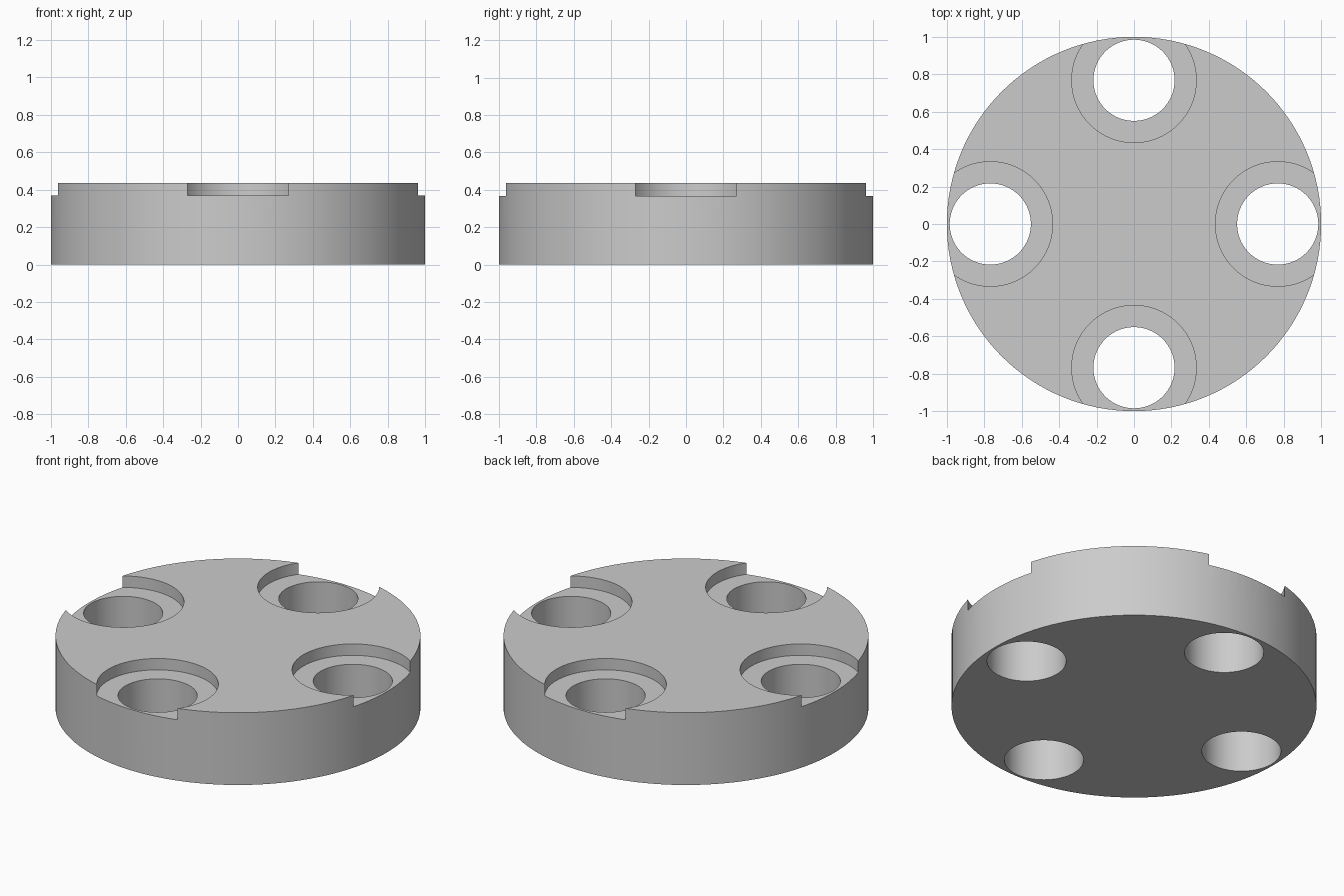
import bpy, bmesh, math

if "Cube" in bpy.data.objects:
    bpy.data.objects.remove(bpy.data.objects["Cube"])

RADIUS, HEIGHT = 1.0, 0.437
PITCH, HOLE_R, BORE_R, LEDGE_Z = 0.768, 0.217, 0.333, 0.368

grey = bpy.data.materials.new("plain_grey")
grey.diffuse_color = (0.6, 0.6, 0.6, 1)
grey.use_nodes = True
grey.node_tree.nodes["Principled BSDF"].inputs["Base Color"].default_value = grey.diffuse_color


def add_turned(bm, profile, cx, cy, n):
    """Closed solid turned from (radius, z) points, bottom to top."""
    rings = [[bm.verts.new((cx + r * math.cos(2 * math.pi * i / n),
                            cy + r * math.sin(2 * math.pi * i / n), z))
              for i in range(n)] for r, z in profile]
    bm.faces.new(rings[0][::-1])
    bm.faces.new(rings[-1])
    for a, b in zip(rings, rings[1:]):
        for i in range(n):
            j = (i + 1) % n
            bm.faces.new((a[i], a[j], b[j], b[i]))


def make_object(name, bm):
    mesh = bpy.data.meshes.new(name)
    bm.to_mesh(mesh)
    bm.free()
    mesh.materials.append(grey)
    obj = bpy.data.objects.new(name, mesh)
    bpy.context.collection.objects.link(obj)
    return obj


# round plate
bm = bmesh.new()
add_turned(bm, [(RADIUS, 0), (RADIUS, HEIGHT)], 0, 0, 128)
disc = make_object("round_plate", bm)

# four stepped cutters: through hole plus wide recess open at the rim
bm = bmesh.new()
for k in range(4):
    a = k * math.pi / 2
    add_turned(bm, [(HOLE_R, -0.2), (HOLE_R, LEDGE_Z), (BORE_R, LEDGE_Z), (BORE_R, 0.7)],
               PITCH * math.cos(a), PITCH * math.sin(a), 64)
cutter = make_object("hole_cutters", bm)
cutter.hide_render = True

cut = disc.modifiers.new("holes", 'BOOLEAN')
cut.operation = 'DIFFERENCE'
cut.solver = 'EXACT'
cut.object = cutter

bpy.ops.object.select_all(action='DESELECT')
disc.select_set(True)
bpy.context.view_layer.objects.active = disc
bpy.ops.object.modifier_apply(modifier=cut.name)
bpy.data.objects.remove(cutter, do_unlink=True)
bpy.ops.object.shade_smooth_by_angle(angle=math.radians(30))
